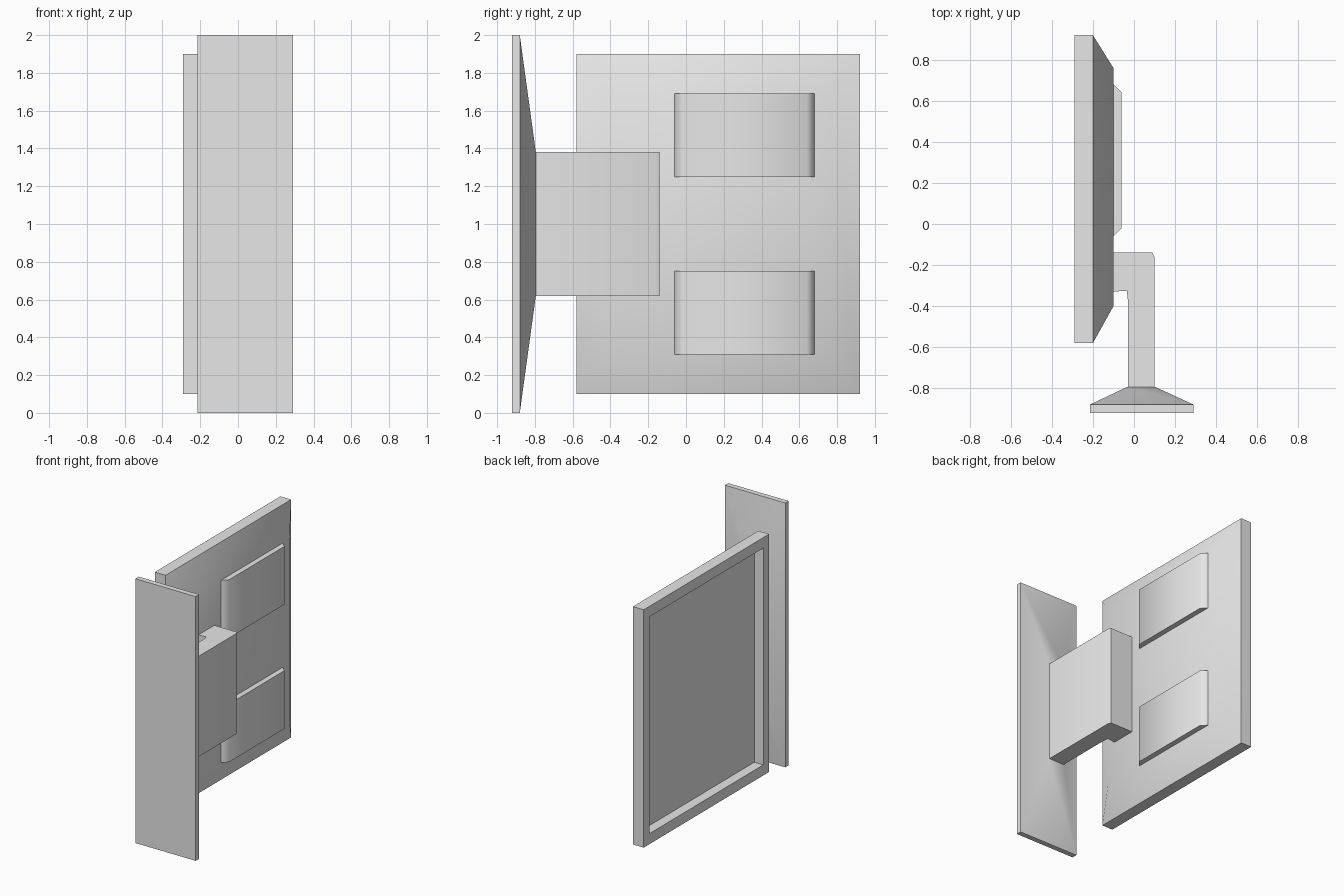
import bpy, bmesh, math

if "Cube" in bpy.data.objects:
    bpy.data.objects.remove(bpy.data.objects["Cube"])

grey = bpy.data.materials.new("light_grey")
grey.diffuse_color = (0.8, 0.8, 0.8, 1)
grey.use_nodes = True
grey.node_tree.nodes["Principled BSDF"].inputs["Base Color"].default_value = grey.diffuse_color


def finish(name, bm):
    """Turn a bmesh into a smooth-shaded grey object."""
    bmesh.ops.recalc_face_normals(bm, faces=bm.faces)
    mesh = bpy.data.meshes.new(name)
    bm.to_mesh(mesh)
    bm.free()
    mesh.materials.append(grey)
    ob = bpy.data.objects.new(name, mesh)
    bpy.context.collection.objects.link(ob)
    bpy.ops.object.select_all(action='DESELECT')
    ob.select_set(True)
    bpy.context.view_layer.objects.active = ob
    bpy.ops.object.shade_smooth_by_angle(angle=math.radians(50))
    return ob


def loft(name, rings):
    """Skin a list of equal-length point rings and cap both ends."""
    bm = bmesh.new()
    loops = [[bm.verts.new(p) for p in r] for r in rings]
    for a, b in zip(loops, loops[1:]):
        n = len(a)
        for i in range(n):
            j = (i + 1) % n
            bm.faces.new((a[i], a[j], b[j], b[i]))
    bm.faces.new(loops[0])
    bm.faces.new(loops[-1])
    return finish(name, bm)


def ring_x(x, y0, y1, z0, z1):
    return [(x, y0, z0), (x, y1, z0), (x, y1, z1), (x, y0, z1)]


def ring_y(y, x0, x1, z0, z1):
    return [(x0, y, z0), (x1, y, z0), (x1, y, z1), (x0, y, z1)]


# Display housing: recessed screen, bezel, side wall, tapered back
loft("display_housing", [
    ring_x(-0.215, -0.51, 0.85, 0.18, 1.82),
    ring_x(-0.29, -0.51, 0.85, 0.18, 1.82),
    ring_x(-0.29, -0.58, 0.92, 0.10, 1.90),
    ring_x(-0.20, -0.58, 0.92, 0.10, 1.90),
    ring_x(-0.10, -0.40, 0.76, 0.31, 1.69),
])

# Two raised blocks on the back, with a channel between them
for name, z0, z1 in (("back_block_lower", 0.31, 0.75),
                     ("back_block_upper", 1.25, 1.69)):
    loft(name, [
        ring_x(-0.11, -0.06, 0.68, z0, z1),
        ring_x(-0.10, -0.06, 0.68, z0, z1),
        ring_x(-0.06, -0.02, 0.64, z0, z1),
    ])

# L-shaped neck joining the housing to the base
profile = [(-0.105, -0.14), (0.09, -0.14), (0.10, -0.16), (0.10, -0.80),
           (-0.03, -0.80), (-0.03, -0.37), (-0.035, -0.325), (-0.105, -0.33)]
loft("neck", [[(x, y, z) for x, y in profile] for z in (0.62, 1.38)])

# Base plate with tapered top
loft("base", [
    ring_y(-0.92, -0.215, 0.29, 0, 2),
    ring_y(-0.88, -0.215, 0.29, 0, 2),
    ring_y(-0.795, -0.035, 0.105, 0.62, 1.38),
])
